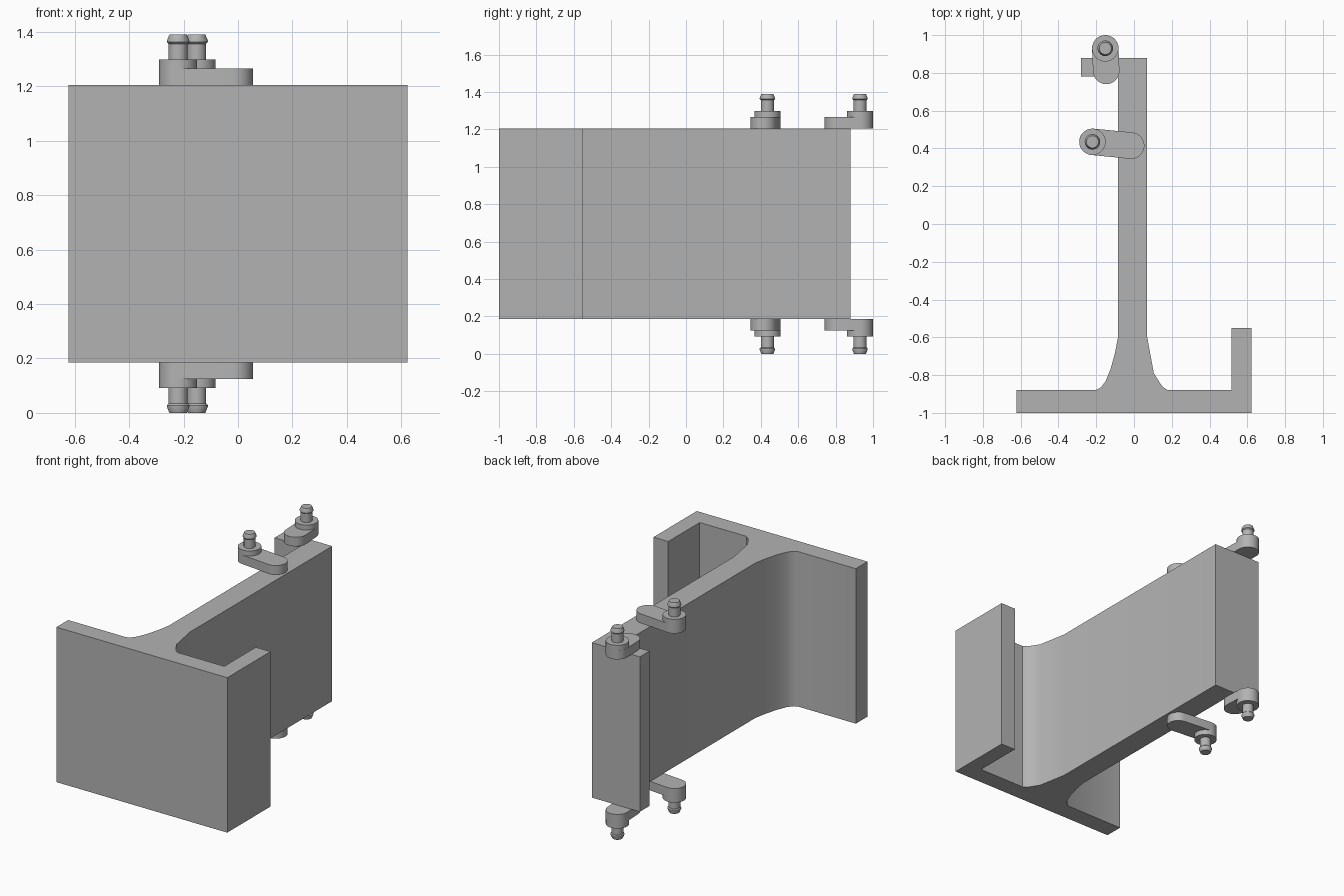
import bpy, bmesh
from math import pi, sin, cos, atan2
from mathutils import Vector

MID = 0.695          # height of the symmetry plane
HALF = 0.51          # half height of the extruded body
R = 0.07             # arm and boss radius

cube = bpy.data.objects.get("Cube")
if cube:
    bpy.data.objects.remove(cube, do_unlink=True)

grey = bpy.data.materials.new("plain grey")
grey.use_nodes = True
colour = (0.45, 0.45, 0.45, 1)
grey.diffuse_color = colour
grey.node_tree.nodes["Principled BSDF"].inputs["Base Color"].default_value = colour


def finish(name, bm, mirrored=False):
    bmesh.ops.recalc_face_normals(bm, faces=bm.faces)
    mesh = bpy.data.meshes.new(name)
    bm.to_mesh(mesh)
    bm.free()
    mesh.materials.append(grey)
    obj = bpy.data.objects.new(name, mesh)
    obj.location.z = MID
    bpy.context.collection.objects.link(obj)
    bpy.ops.object.select_all(action="DESELECT")
    obj.select_set(True)
    bpy.context.view_layer.objects.active = obj
    bpy.ops.object.shade_smooth_by_angle(angle=pi / 6)
    if mirrored:
        mod = obj.modifiers.new("lower copy", "MIRROR")
        mod.use_axis = (False, False, True)
        mod.use_mirror_merge = False
    return obj


def prism(name, outline, z0, z1, mirrored=False):
    bm = bmesh.new()
    face = bm.faces.new([bm.verts.new((x, y, z0)) for x, y in outline])
    top = bmesh.ops.extrude_face_region(bm, geom=[face])["geom"]
    verts = [v for v in top if isinstance(v, bmesh.types.BMVert)]
    bmesh.ops.translate(bm, verts=verts, vec=(0, 0, z1 - z0))
    return finish(name, bm, mirrored)


def lathe(name, centre, profile, sides=32):
    bm = bmesh.new()
    rings = [[bm.verts.new((centre.x + r * cos(2 * pi * i / sides),
                            centre.y + r * sin(2 * pi * i / sides), z))
              for i in range(sides)] for r, z in profile]
    for low, high in zip(rings, rings[1:]):
        for i in range(sides):
            j = (i + 1) % sides
            bm.faces.new((low[i], low[j], high[j], high[i]))
    bm.faces.new(rings[0])
    bm.faces.new(rings[-1])
    return finish(name, bm, True)


def stadium(a, b, steps=16):
    angle = atan2(b.y - a.y, b.x - a.x)
    points = []
    for end, start in ((b, angle - pi / 2), (a, angle + pi / 2)):
        for i in range(steps + 1):
            t = start + pi * i / steps
            points.append((end.x + R * cos(t), end.y + R * sin(t)))
    return points


# Body: front plate with a returned lip, filleted web and a back lip
plate = [(-0.622, -1), (0.622, -1), (0.622, -0.55), (0.515, -0.55), (0.515, -0.878)]
right_fillet = [(0.175, -0.878), (0.148, -0.858), (0.105, -0.79), (0.07, -0.6)]
back_lip = [(0.07, 0.88), (-0.28, 0.88), (-0.28, 0.78), (-0.085, 0.78)]
left_fillet = [(-0.085, -0.6), (-0.1, -0.68), (-0.123, -0.765),
               (-0.15, -0.832), (-0.175, -0.865), (-0.2, -0.878)]
prism("body", plate + right_fillet + back_lip + left_fillet + [(-0.622, -0.878)],
      -HALF, HALF)

# Pivot arms with boss and barbed pin, repeated above and below
ARM_TOP, BOSS_TOP, TIP = HALF + 0.06, HALF + 0.093, MID
arms = {"middle": (Vector((-0.22, 0.435)), Vector((-0.015, 0.415))),
        "back": (Vector((-0.152, 0.93)), Vector((-0.147, 0.81)))}
for label, (pin, root) in arms.items():
    prism(label + "_arm", stadium(pin, root), HALF, ARM_TOP, True)
    lathe(label + "_boss", pin, [(R, HALF), (R, BOSS_TOP)])
    lathe(label + "_pin", pin, [(0.035, BOSS_TOP - 0.01), (0.035, TIP - 0.034),
                                (0.041, TIP - 0.028), (0.041, TIP - 0.022),
                                (0.032, TIP)])
